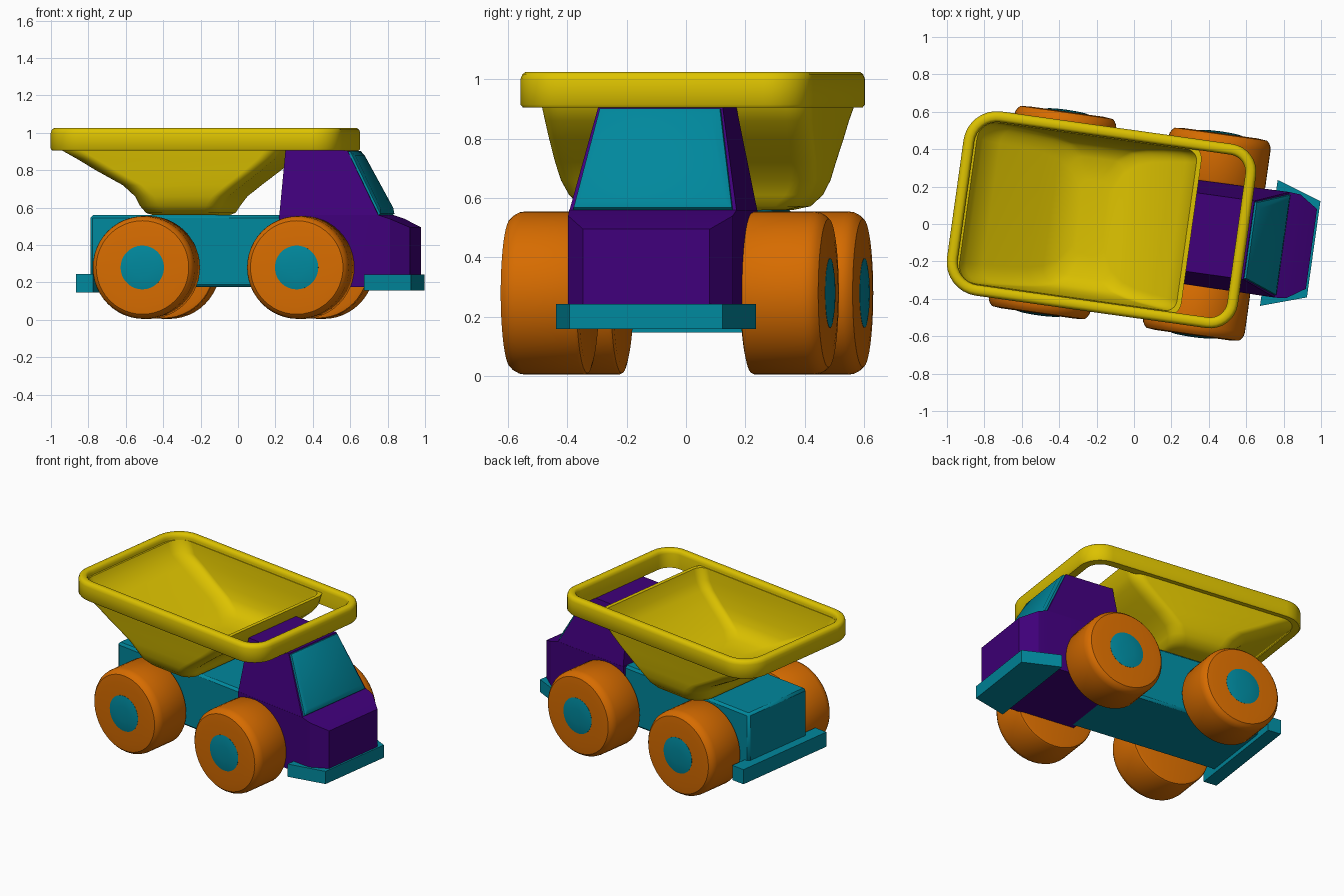
import bpy, bmesh
from math import radians, sin, cos, pi
from mathutils import Matrix, Vector

cube = bpy.data.objects.get("Cube")
if cube:
    bpy.data.objects.remove(cube, do_unlink=True)

# The whole truck stands turned slightly about the vertical
TURN = Matrix.Rotation(radians(-8), 4, 'Z')


def material(name, rgb):
    m = bpy.data.materials.new(name)
    m.use_nodes = True
    m.diffuse_color = (*rgb, 1)
    m.node_tree.nodes["Principled BSDF"].inputs["Base Color"].default_value = (*rgb, 1)
    return m


YELLOW = material("yellow", (0.72, 0.54, 0.0))
ORANGE = material("orange", (0.68, 0.15, 0.0))
TEAL = material("teal", (0.0, 0.245, 0.335))
PURPLE = material("purple", (0.05, 0.0, 0.195))


def loft(name, rings, mat, closed=False, bevel=0, angle=35):
    """Skin a list of equal-length rings; cap the ends or join last to first."""
    bm = bmesh.new()
    vs = [[bm.verts.new(p) for p in ring] for ring in rings]
    n = len(vs[0])
    pairs = list(zip(vs, vs[1:]))
    if closed:
        pairs.append((vs[-1], vs[0]))
    for a, b in pairs:
        for i in range(n):
            j = (i + 1) % n
            bm.faces.new((a[i], a[j], b[j], b[i]))
    if not closed:
        bm.faces.new(vs[0])
        bm.faces.new(vs[-1])
    bmesh.ops.recalc_face_normals(bm, faces=bm.faces)
    mesh = bpy.data.meshes.new(name)
    bm.to_mesh(mesh)
    bm.free()
    mesh.materials.append(mat)
    mesh.shade_smooth()
    mesh.set_sharp_from_angle(angle=radians(angle))
    ob = bpy.data.objects.new(name, mesh)
    bpy.context.collection.objects.link(ob)
    ob.matrix_world = TURN
    if bevel:
        mod = ob.modifiers.new("soft_edges", 'BEVEL')
        mod.width = bevel
        mod.segments = 1
    return ob


def mirrored(half):
    """Complete half an outline by mirroring it across y = 0."""
    return half + [(x, -y, z) for x, y, z in reversed(half)]


def outline(half, z):
    return mirrored([(x, y, z) for x, y in half])


def rounded(z, x0, x1, w, rear, front, steps=8):
    """Rounded rectangle with separate rear and front corner radii."""
    half = []
    for cx, r, start in ((x1 - front, front, 0), (x0 + rear, rear, pi / 2)):
        for i in range(steps + 1):
            a = start + pi / 2 * i / steps
            half.append((cx + r * cos(a), w - r + r * sin(a)))
    return outline(half, z)


def lathe(name, cx, cz, side, profile, mat):
    """Turn (radius, y) points about a sideways axis."""
    n = 48
    rings = [[(cx + r * cos(2 * pi * i / n), side * y, cz + r * sin(2 * pi * i / n))
              for i in range(n)] for r, y in profile]
    return loft(name, rings, mat)


def box(name, x0, x1, w, z0, z1, mat, bevel=0):
    half = [(x1, w), (x0, w)]
    return loft(name, [outline(half, z0), outline(half, z1)], mat, bevel=bevel, angle=20)


# Chassis and bumpers
box("chassis", -0.763, 0.3, 0.26, 0.175, 0.56, TEAL, bevel=0.015)
box("rear_bumper", -0.822, -0.73, 0.37, 0.147, 0.245, TEAL)
nose = [(0.97, 0.26), (0.728, 0.34)]
loft("front_bumper", [outline(nose, 0.158), outline(nose, 0.243)], TEAL, angle=10)

# Lower cab, skinned from back to nose, with sloping hood
stations = [(0.26, 0.28, 0.56), (0.80, 0.285, 0.56), (0.86, 0.28, 0.54), (0.958, 0.215, 0.495)]
loft("cab_body", [mirrored([(x, w, 0.175), (x, w, top)]) for x, w, top in stations],
     PURPLE, angle=10)

# Upper cab, narrowing to the roof
loft("cab_top", [outline([(0.80, 0.285), (0.262, 0.28)], 0.555),
                 outline([(0.62, 0.212), (0.286, 0.212)], 0.905)], PURPLE, angle=10)

# Windscreen, a shallow raised panel on the cab slope
slope = Vector((0.887, 0, 0.463))


def screen(out, inset):
    low = (0.799 - inset * 0.5, 0.272 - inset, 0.560 + inset)
    high = (0.624 + inset * 0.5, 0.207 - inset, 0.900 - inset)
    return [tuple(Vector(p) + slope * out) for p in mirrored([low, high])]


loft("windscreen", [screen(-0.005, 0), screen(0.01, 0.003), screen(0.022, 0.03)], TEAL)

# Wheels, hubs and axles
tyre = [(0.05, 0.275), (0.25, 0.275), (0.27, 0.28), (0.275, 0.29), (0.275, 0.49),
        (0.272, 0.51), (0.262, 0.528), (0.25, 0.54), (0.2, 0.545), (0.05, 0.545)]
cap = [(0.117, 0.50), (0.117, 0.546), (0.09, 0.551), (0.05, 0.554), (0.01, 0.555)]
for place, x in (("rear", -0.44), ("front", 0.393)):
    lathe(place + "_axle", x, 0.28, 1, [(0.06, -0.3), (0.06, 0.3)], TEAL)
    for label, side in (("left", 1), ("right", -1)):
        lathe(f"{place}_{label}_wheel", x, 0.28, side, tyre, ORANGE)
        lathe(f"{place}_{label}_hub", x, 0.28, side, cap, TEAL)

# Tipper bed: outer shell going up, then a scooped inside going down
outer = [  # height, rear, front, half width
    (0.56, -0.43, -0.08, 0.32), (0.572, -0.46, -0.055, 0.375), (0.61, -0.487, -0.035, 0.413),
    (0.66, -0.51, 0.0, 0.436), (0.72, -0.575, 0.075, 0.445), (0.80, -0.72, 0.18, 0.451),
    (0.86, -0.82, 0.25, 0.455), (0.905, -0.90, 0.285, 0.46), (0.985, -0.92, 0.31, 0.465)]
inner = [
    (0.985, -0.895, 0.285, 0.435), (0.91, -0.86, 0.26, 0.43), (0.86, -0.77, 0.222, 0.425),
    (0.79, -0.65, 0.14, 0.415), (0.73, -0.53, 0.055, 0.40), (0.685, -0.45, -0.02, 0.375),
    (0.655, -0.38, -0.09, 0.32), (0.645, -0.31, -0.15, 0.2)]
rings = [rounded(z, a, b, w, 0.12, 0.08) for z, a, b, w in outer]
rings += [rounded(z, a, b, w, 0.1 * w / 0.435, 0.06) for z, a, b, w in inner]
loft("tipper_bed", rings, YELLOW, angle=50)

# Rim around the bed, reaching forward over the cab as an open loop
section = [(0.008, 0.905), (0, 0.915), (0, 1.0), (0.006, 1.017), (0.018, 1.025),
           (0.042, 1.025), (0.053, 1.017), (0.058, 1.0), (0.058, 0.905)]
loft("bed_rim", [rounded(z, -0.965 + d, 0.61 - d, 0.497 - d, 0.18 - d, 0.15 - d)
                 for d, z in section], YELLOW, closed=True, angle=50)
